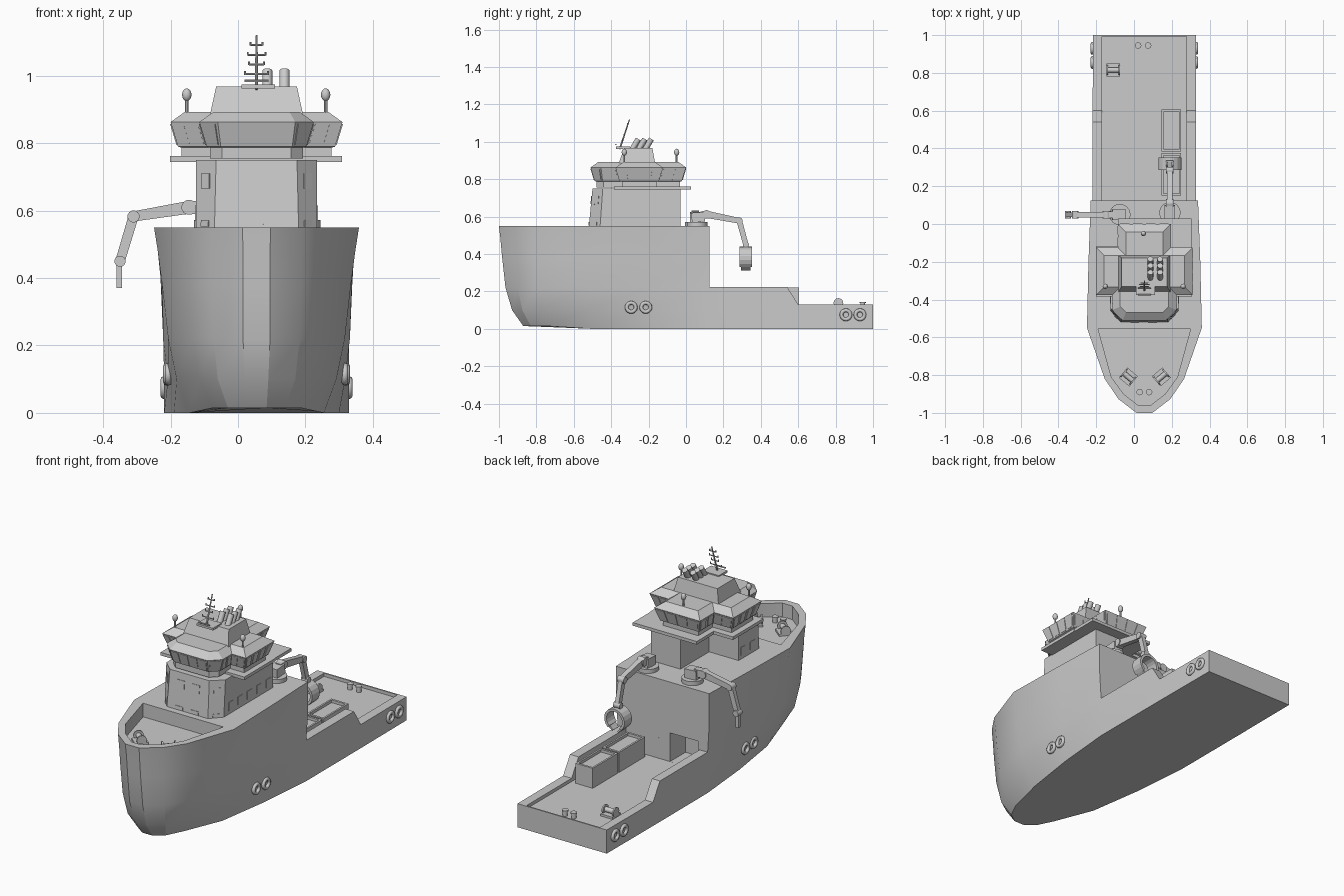
import bpy, bmesh, math
from mathutils import Vector as V

if "Cube" in bpy.data.objects:
    bpy.data.objects.remove(bpy.data.objects["Cube"])

CX = 0.055  # hull centreline


def loft(name, rings, smooth=0):
    """Solid skinned through equal-length rings, with flat caps."""
    bm = bmesh.new()
    vs = [[bm.verts.new(p) for p in r] for r in rings]
    n = len(rings[0])
    for a, b in zip(vs, vs[1:]):
        for i in range(n):
            j = (i + 1) % n
            bm.faces.new((a[i], a[j], b[j], b[i]))
    bm.faces.new(vs[0][::-1])
    bm.faces.new(vs[-1])
    bmesh.ops.recalc_face_normals(bm, faces=bm.faces)
    me = bpy.data.meshes.new(name)
    bm.to_mesh(me)
    bm.free()
    ob = bpy.data.objects.new(name, me)
    bpy.context.collection.objects.link(ob)
    if smooth:
        bpy.ops.object.select_all(action='DESELECT')
        ob.select_set(True)
        bpy.context.view_layer.objects.active = ob
        bpy.ops.object.shade_smooth_by_angle(angle=math.radians(smooth))
    return ob


def box(name, x0, x1, y0, y1, z0, z1):
    return loft(name, [[(x0, y0, z), (x1, y0, z), (x1, y1, z), (x0, y1, z)] for z in (z0, z1)])


def cyl(name, a, b, r, r2=None, n=16):
    a, b = V(a), V(b)
    d = (b - a).normalized()
    u = d.orthogonal().normalized()
    w = d.cross(u)
    ring = lambda c, q: [c + q * (u * math.cos(2 * math.pi * i / n) + w * math.sin(2 * math.pi * i / n)) for i in range(n)]
    return loft(name, [ring(a, r), ring(b, r if r2 is None else r2)], 40)


def beam(name, a, b, side, wide, d0, d1):
    """Tapered box beam from a to b."""
    a, b, s = V(a), V(b), V(side)
    u = (b - a).normalized().cross(s)
    return loft(name, [[p + s * wide / 2 * i + u * d / 2 * j for i, j in ((-1, -1), (1, -1), (1, 1), (-1, 1))]
                       for p, d in ((a, d0), (b, d1))])


def mirrored(half):
    """Half outline (half width, y), front to back, to a full outline."""
    return [(CX + w, y) for w, y in half] + [(CX - w, y) for w, y in half[::-1]]


def offset(poly, d):
    out = []
    for i, p in enumerate(poly):
        p, a, b = V(p), V(poly[i - 1]), V(poly[(i + 1) % len(poly)])
        e, f = (p - a).normalized(), (b - p).normalized()
        n1, n2 = V((e.y, -e.x)), V((f.y, -f.x))
        out.append(p + (n1 + n2) * d / (1 + n1.dot(n2)))
    return out


def at(poly, z):
    return [(p[0], p[1], z) for p in poly]


def cut(ob, cutter):
    m = ob.modifiers.new("cut", 'BOOLEAN')
    m.operation, m.solver, m.object = 'DIFFERENCE', 'EXACT', cutter
    bpy.context.view_layer.objects.active = ob
    bpy.ops.object.modifier_apply(modifier=m.name)
    bpy.data.objects.remove(cutter)


def pane(name, a, b, c, d, f0, f1, g0, g1, t=0.003):
    """Window panel on the wall quad a-b (bottom) to d-c (top), at fractions f, g."""
    a, b, c, d = map(V, (a, b, c, d))
    q = [a.lerp(b, f).lerp(d.lerp(c, f), g) for f, g in ((f0, g0), (f1, g0), (f1, g1), (f0, g1))]
    n = (b - a).cross(d - a).normalized() * t
    loft(name, [[p - n for p in q], [p + n for p in q]])


# hull: half outlines (half width, y) at rising levels
aft = [(.284, .125), (.277, .6), (.272, 1)]
levels = [(0, [(.03, -.87), (.085, -.83), (.13, -.74), (.2, -.5), (.245, -.2)]),
          (.1, [(.035, -.93), (.115, -.875), (.17, -.78), (.237, -.53), (.263, -.2)]),
          (.22, [(.04, -.965), (.128, -.9), (.19, -.8), (.262, -.55), (.277, -.2)]),
          (.38, [(.04, -.983), (.132, -.915), (.2, -.81), (.28, -.55), (.283, -.2)]),
          (.48, [(.04, -.992), (.134, -.922), (.205, -.815), (.293, -.55), (.29, -.2)]),
          (.55, [(.042, -1), (.137, -.927), (.21, -.82), (.304, -.55), (.296, -.2)])]
rings = []
for z, h in levels:
    tail = aft if z > .3 else [(.274, .125), (.274, .6), (.272, 1)]
    rings.append([(x, y, z + (.015 if z == 0 and y < -.6 else 0)) for x, y in mirrored(h + tail)])
hull = loft("hull", rings)
prof = [(.125, .7), (.125, .225), (.54, .225), (.6, .13), (1.1, .13), (1.1, .7)]
cut(hull, loft("sheer_cutter", [[(x, y, z) for y, z in prof] for x in (-1, 1)]))
cut(hull, box("deck_cutter", CX - .225, CX + .222, .12501, .992, .112, .8))
cut(hull, box("doorway_cutter", -.165, .01, -.01, .2, .1121, .27))
well = mirrored([(.03, -.962), (.11, -.9), (.175, -.81), (.245, -.555)])
cut(hull, loft("well_cutter", [at(well, .475), at(well, .7)]))
bpy.ops.object.select_all(action='DESELECT')
hull.select_set(True)
bpy.context.view_layer.objects.active = hull
bpy.ops.object.shade_smooth_by_angle(angle=math.radians(22))

# deckhouse: chamfered front block and offset aft block
base = mirrored([(.125, -.52), (.18, -.46), (.18, -.28)])
top = mirrored([(.12, -.5), (.18, -.445), (.18, -.28)])
b3, t3 = at(base, .54), at(top, .75)
loft("deckhouse_front", [b3, t3])
box("deckhouse_aft", .055, .235, -.28, -.03, .54, .75)
for f in (.2, .58):
    for g0, g1 in ((.6, .81), (.06, .15)):
        pane("front_window", b3[5], b3[0], t3[0], t3[5], f, f + .19, g0, g1)
for i in (0, 4):
    for g0, g1 in ((.6, .81), (.06, .15)):
        pane("corner_window", b3[i], b3[i + 1], t3[i + 1], t3[i], .3, .7, g0, g1)
for i in range(5):
    y = -.42 + i * .082
    for g0 in (.57,):
        box("side_window", .232, .238, y, y + .04, g0, g0 + .045)
        if i < 2:
            box("side_window", -.128, -.122, y, y + .04, g0, g0 + .045)

# bridge wing platform
box("bridge_wing_deck", CX - .257, CX + .253, -.385, -.12, .745, .762)
box("aft_bridge_deck", -.085, CX + .25, -.12, .028, .745, .762)

# wheelhouse: cross-shaped plan with outward-leaning windows
plan = mirrored([(.115, -.51), (.17, -.455), (.17, -.375), (.255, -.375), (.255, -.125), (.14, -.125), (.14, 0)])
steps = [(-.032, .755), (-.032, .787), (-.022, .79), (0, .863), (-.042, .893)]
wh = [at(offset(plan, d), z) for d, z in steps]
loft("wheelhouse", wh)
lo, hi = wh[2], wh[3]
for i in range(len(plan)):
    j = (i + 1) % len(plan)
    L = (V(lo[i]) - V(lo[j])).length
    n = max(1, round(L / .055))
    for k in range(n):
        pane("bridge_window", lo[i], lo[j], hi[j], hi[i], (k + .14) / n, (k + .86) / n, .08, .93)

# roof house, funnels and mast
loft("roof_house", [at([(CX - .138, -.36), (CX + .138, -.36), (CX + .138, -.165), (CX - .138, -.165)], .885),
                    at([(CX - .12, -.33), (CX + .12, -.33), (CX + .12, -.18), (CX - .12, -.18)], .968)])
box("mast_platform", .01, .11, -.375, -.3, .962, .974)
for x in (.087, .138):
    for y in (-.29, -.255, -.22):
        cyl("exhaust_pipe", (x, y, .955), (x, y + .035, 1.015), .015)
cyl("mast", (CX, -.355, .96), (CX, -.302, 1.12), .005, .003, 8)
for z, w in ((1.005, .034), (1.034, .022), (1.062, .026), (1.092, .018)):
    y = -.355 + (z - .96) * .33
    cyl("mast_crossbar", (CX - w, y, z), (CX + w, y, z), .003, n=6)
    for s in (-w, w):
        cyl("mast_light", (CX + s, y, z - .002), (CX + s, y, z + .009), .003, n=6)
cyl("radar_bar", (.02, -.375, .985), (.09, -.375, .985), .004, n=6)
for x, y in ((-.152, -.33), (.26, -.33), (.05, -.05)):
    cyl("antenna_pole", (x, y, .87), (x, y, .932), .005, n=8)
    bpy.ops.mesh.primitive_uv_sphere_add(segments=12, ring_count=8, radius=1, location=(x, y, .944))
    bpy.context.object.name = "antenna_dome"
    bpy.context.object.scale = (.014, .014, .019)
    bpy.ops.object.shade_smooth()

# tyre fenders
for s in (-1, 1):
    for y, z, w in ((-.293, .115, .262), (-.215, .115, .267), (.855, .075, .275), (.93, .075, .275)):
        bpy.ops.mesh.primitive_torus_add(major_segments=20, minor_segments=8, major_radius=.024, minor_radius=.01,
                                         location=(CX + s * w, y, z), rotation=(0, math.pi / 2, 0))
        bpy.context.object.name = "tyre_fender"
        bpy.ops.object.shade_smooth()


# winches and bollards
def winch(x, y, z, ang):
    c, d = V((x, y, z + .026)), V((math.cos(ang), math.sin(ang), 0))
    side = V((-d.y, d.x, 0))
    cyl("winch_drum", c - d * .036, c + d * .036, .014)
    for s in (-.036, .028):
        cyl("winch_flange", c + d * s, c + d * (s + .008), .026)
    low = V((x, y, z + .006))
    beam("winch_base", low - d * .036, low + d * .036, side, .07, .012, .012)


winch(-.03, -.81, .475, math.radians(-40))
winch(.145, -.81, .475, math.radians(40))
winch(-.11, .815, .112, 0)
for x, y, z in ((.03, -.89, .475), (.08, -.89, .475), (.022, .945, .112), (.075, .945, .112)):
    cyl("bollard", (x, y, z), (x, y, z + .025), .013)
    cyl("bollard_cap", (x, y, z + .025), (x, y, z + .032), .017)

# cargo bins on the aft deck
for y0, y1 in ((.15, .375), (.385, .605)):
    bin_ = box("cargo_bin", .145, .25, y0, y1, .11, .222)
    cut(bin_, box("bin_cutter", .155, .24, y0 + .012, y1 - .012, .207, .3))


# deck cranes: path of (reach, z) along a horizontal direction
def crane(x, y, d, path, depths):
    d = V(d)
    side = V((-d.y, d.x, 0))
    o = V((x, y, 0))
    pt = lambda r, z: o + d * r + V((0, 0, z))
    cyl("crane_pedestal", (x, y, .54), (x, y, .572), .056, n=20)
    beam("crane_turret", pt(-.03, .595), pt(.04, .6), side, .055, .05, .05)
    for i in range(len(path) - 1):
        beam("crane_boom", pt(*path[i]), pt(*path[i + 1]), side, .034 - .005 * i, depths[i], depths[i + 1])
        j = pt(*path[i + 1])
        cyl("crane_joint", j - side * .02, j + side * .02, depths[i + 1] * .6, n=12)
    beam("crane_ram", pt(.03, .575), pt(path[1][0] * .6, path[1][1] - .022), side, .014, .014, .014)


crane(-.075, .05, (-1, 0, 0), [(.02, .608), (.07, .61), (.235, .583), (.275, .45)], [.04, .038, .03, .028])
beam("crane_hook", (-.352, .05, .455), (-.352, .05, .37), (0, 1, 0), .018, .016, .016)
crane(.19, .06, (0, 1, 0), [(.02, .608), (.05, .612), (.225, .578), (.26, .45)], [.04, .038, .03, .028])

# open ring grab hanging on the starboard crane
arc = [math.radians(-50 + 280 * i / 14) for i in range(15)]
loft("grab_ring", [[(.19 + r * math.cos(a), y, .378 + r * math.sin(a))
                    for r, y in ((.048, .287), (.062, .287), (.062, .353), (.048, .353))] for a in arc])
for s in (-1, 1):
    beam("grab_finger", (.19 + s * .036, .32, .335), (.19 + s * .016, .32, .315), (0, 1, 0), .05, .012, .008)
